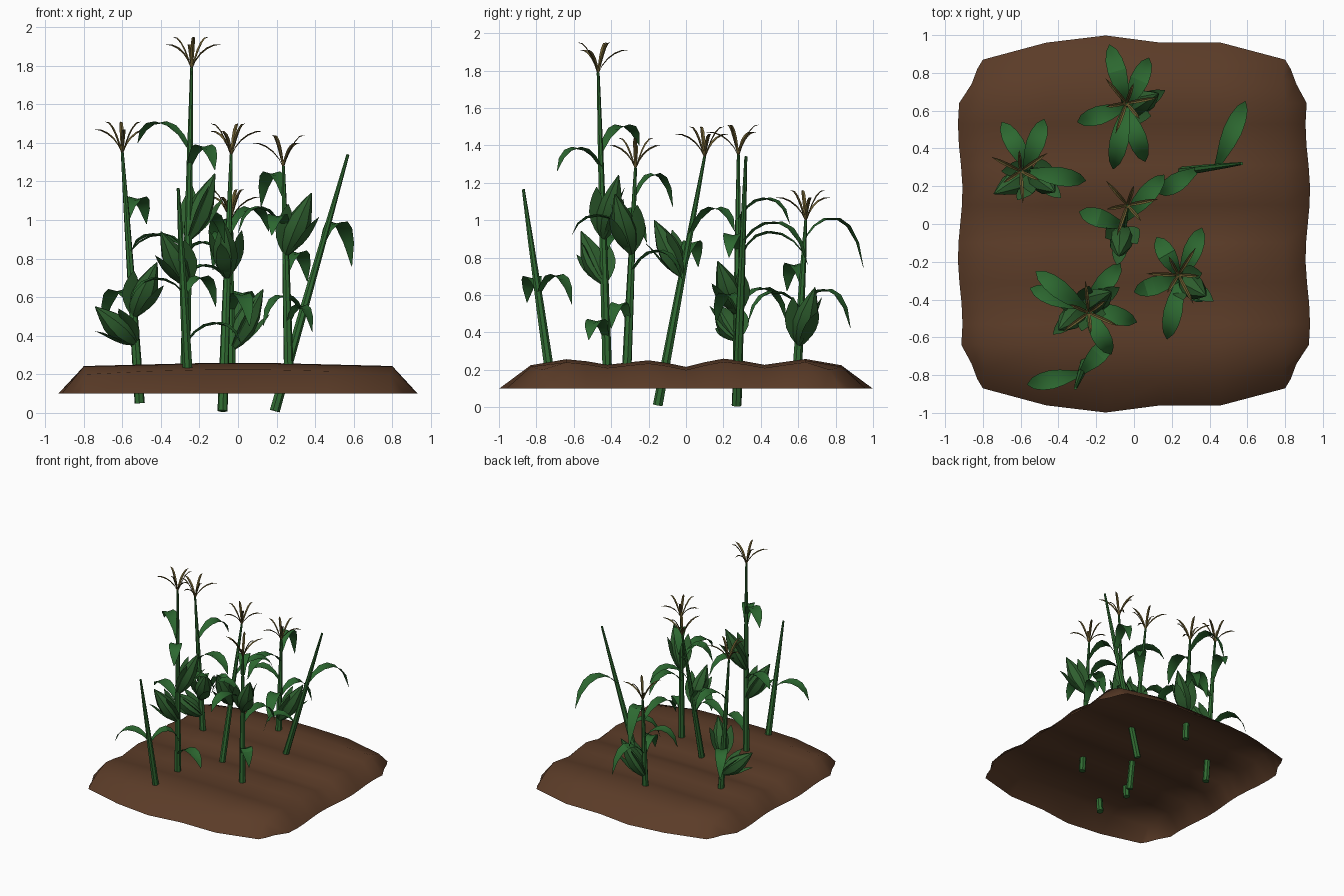
import bpy, bmesh, math
from mathutils import Vector as V

if "Cube" in bpy.data.objects:
    bpy.data.objects.remove(bpy.data.objects["Cube"])


def material(name, rgb):
    m = bpy.data.materials.new(name)
    m.diffuse_color = (*rgb, 1)
    m.use_nodes = True
    m.node_tree.nodes["Principled BSDF"].inputs["Base Color"].default_value = m.diffuse_color
    return m


SOIL = material("brown soil", (0.105, 0.045, 0.021))
STALK = material("stalk green", (0.030, 0.150, 0.032))
LEAF = material("leaf green", (0.026, 0.140, 0.030))
HUSK = material("husk green", (0.028, 0.115, 0.028))
TASSEL = material("tassel straw", (0.150, 0.110, 0.030))


def finish(bm, name, mat, smooth=None):
    me = bpy.data.meshes.new(name)
    bm.to_mesh(me)
    bm.free()
    ob = bpy.data.objects.new(name, me)
    bpy.context.collection.objects.link(ob)
    me.materials.append(mat)
    if smooth:
        bpy.context.view_layer.objects.active = ob
        ob.select_set(True)
        bpy.ops.object.shade_smooth_by_angle(angle=math.radians(smooth))
        ob.select_set(False)


def bezier(p, n):
    a, b, c, d = p
    for i in range(n + 1):
        t = i / n
        s = 1 - t
        yield a * s**3 + b * 3 * s * s * t + c * 3 * s * t * t + d * t**3


def lathe(bm, a, b, profile, sides):
    """Closed spindle or tube from a to b; profile is (fraction, radius)."""
    q = (b - a).to_track_quat('Z', 'Y')
    rings = []
    for t, r in profile:
        rings.append([bm.verts.new(a.lerp(b, t) + q @ V((
            r * math.cos(k * math.tau / sides), r * math.sin(k * math.tau / sides), 0)))
            for k in range(sides)])
    for lo, hi in zip(rings, rings[1:]):
        for k in range(sides):
            j = (k + 1) % sides
            bm.faces.new((lo[k], lo[j], hi[j], hi[k]))
    bm.faces.new(rings[0][::-1])
    bm.faces.new(rings[-1])


def blade(bm, path, width, shape, fold=0.25):
    """Folded strip along a path, ending in a point."""
    path = list(path)
    h = path[-1] - path[0]
    side = V((-h.y, h.x, 0)).normalized()
    rows = []
    for p, s in zip(path, shape):
        w = width * s / 2
        rows.append([bm.verts.new(p + side * w + V((0, 0, fold * w))), bm.verts.new(p),
                     bm.verts.new(p - side * w + V((0, 0, fold * w)))])
    for lo, hi in zip(rows, rows[1:]):
        for k in (0, 1):
            bm.faces.new((lo[k + 1], hi[k + 1], hi[k], lo[k]))


LEAF_SHAPE = (0.3, 0.55, 0.85, 1, 0.9, 0.6, 0.04)


def plant(name, base, top, leaves, ears=(), tassel=True):
    base, top = V(base), V(top)

    def on_stalk(z):
        return base.lerp(top, (z - base.z) / (top.z - base.z))

    # stalk
    bm = bmesh.new()
    lathe(bm, base, top, [(0, .027), (.4, .022), (.75, .015), (1, .008)], 7)
    finish(bm, name + "_stalk", STALK, 50)

    # arching leaves: (attach height, peak height, tip x, y, z)
    bm = bmesh.new()
    for z0, peak, x, y, z1 in leaves:
        a, d = on_stalk(z0), V((x, y, z1))
        zc = (peak - .125 * (z0 + z1)) / .75
        b, c = a.lerp(d, .3), a.lerp(d, .85)
        b.z = c.z = zc
        blade(bm, bezier((a, b, c, d), 6), .1, LEAF_SHAPE)
    finish(bm, name + "_leaves", LEAF, 30)

    # ears with pointed husk flaps: (foot height, tip x, y, z)
    if ears:
        bm = bmesh.new()
        for z0, x, y, z1 in ears:
            tip = V((x, y, z1))
            foot = on_stalk(z0)
            lathe(bm, foot, tip, [(0, .015), (.15, .045), (.38, .066), (.6, .058),
                                  (.82, .03), (1, .003)], 7)
            q = (tip - foot).to_track_quat('Z', 'Y')
            for k in range(3):
                out = q @ V((math.cos(k * 2.1 + .5), math.sin(k * 2.1 + .5), 0))
                blade(bm, bezier((foot, foot.lerp(tip, .2) + out * .08,
                                  foot.lerp(tip, .5) + out * .07,
                                  foot.lerp(tip, .75) + out * .1), 6), .08, LEAF_SHAPE)
        finish(bm, name + "_ears", HUSK, 30)

    # tassel of curved bristles
    if tassel:
        bm = bmesh.new()
        for k in range(6):
            a = k * math.tau / 6 + top.x * 3 + .3
            reach, rise = ((.17, .13), (.11, .17))[k % 2]
            u = V((math.cos(a), math.sin(a), 0))
            up = V((0, 0, 1))
            root = top - up * .01
            blade(bm, bezier((root, root + u * .03 + up * .08, root + u * reach * .6 + up * rise,
                              root + u * reach + up * rise), 5), .02,
                  (.5, .8, 1, 1, .8, .05), 0.8)
        finish(bm, name + "_tassel", TASSEL)


# soil: open mound with four ridges running along x
xs = (-.92, -.8, -.465, -.15, .14, .46, .8, .92)
ys = (-.98, -.83, -.64, -.53, -.42, -.31, -.2, -.1, 0, .1, .2, .31, .42, .53, .64, .83, .98)
hs = (.1, .222, .254, .243, .224, .237, .248, .234, .213, .238, .257, .244, .224, .24, .255, .222, .1)
bm = bmesh.new()
grid = []
for j, (y, h) in enumerate(zip(ys, hs)):
    row = []
    sy = 1 if y > 0 else -1
    for i, x in enumerate(xs):
        sx = 1 if x > 0 else -1
        side, end = i in (0, 7), j in (0, 16)
        p = V((x, y, h + .006 - .025 * abs(x)))
        if side:
            p = V((x + .012 * math.sin(9 * y), y, .1))
            if j in (1, 15):
                p = V((sx * .86, sy * .74, .1))
            elif end:
                p = V((sx * .83, sy * .82, .1))
        elif end:
            p.z = .1
            p.y = sy * (.87 if i in (1, 6) else .998 if i == 3 else .96)
        elif j in (1, 15) and i in (1, 6):
            p = V((sx * .79, sy * .77, .2))
        row.append(bm.verts.new(p))
    grid.append(row)
for a, b in zip(grid, grid[1:]):
    for i in range(7):
        bm.faces.new((a[i], a[i + 1], b[i + 1], b[i]))
finish(bm, "soil_mound", SOIL, 60)

# plants
plant("tall_plant", (-.275, -.42, .13), (-.24, -.47, 1.79),
      [(1.36, 1.5, -.52, -.25, 1.4), (1.28, 1.38, -.12, -.69, 1.26),
       (.9, 1.03, -.07, -.21, .88), (.82, .92, -.55, -.34, .85),
       (.36, .46, .015, -.52, .36)],
      [(.9, -.12, -.36, 1.24), (.66, -.4, -.56, .94)])
plant("left_plant", (-.51, .275, .05), (-.6, .28, 1.35),
      [(1.0, 1.11, -.475, .555, .98), (.83, .92, -.255, .23, .8),
       (.52, .63, -.70, .54, .45)],
      [(.36, -.74, .16, .55), (.5, -.42, .17, .78)])
plant("middle_plant", (-.08, -.15, .01), (-.035, .1, 1.34),
      [(.92, 1.06, .16, .26, .94), (.76, .88, -.29, .065, .75)],
      [(.7, -.08, -.17, 1.0)])
plant("leaning_plant", (.19, .27, .01), (.57, .32, 1.34),
      [(.88, .98, .59, .65, .76), (.52, .6, .13, .16, .45)], tassel=False)
plant("right_plant", (.265, -.32, .12), (.235, -.27, 1.28),
      [(1.12, 1.24, .12, -.07, 1.07), (.92, 1.06, 0, -.36, .93),
       (.9, 1.02, .175, -.61, .92), (.72, .83, .36, -.02, .68),
       (.45, .55, .385, -.4, .42)],
      [(.82, .38, -.38, 1.14)])
plant("back_plant", (-.035, .59, .12), (-.04, .64, 1.0),
      [(.9, 1.0, -.13, .95, .74), (.82, .93, -.11, .29, .78),
       (.52, .62, .08, .88, .42), (.66, .76, -.3, .54, .62),
       (.52, .61, .06, .33, .45)],
      [(.33, .13, .69, .64)])
plant("front_plant", (-.255, -.72, .12), (-.31, -.87, 1.165),
      [(.6, .7, -.115, -.61, .55), (.62, .69, -.565, -.85, .56)], tassel=False)
